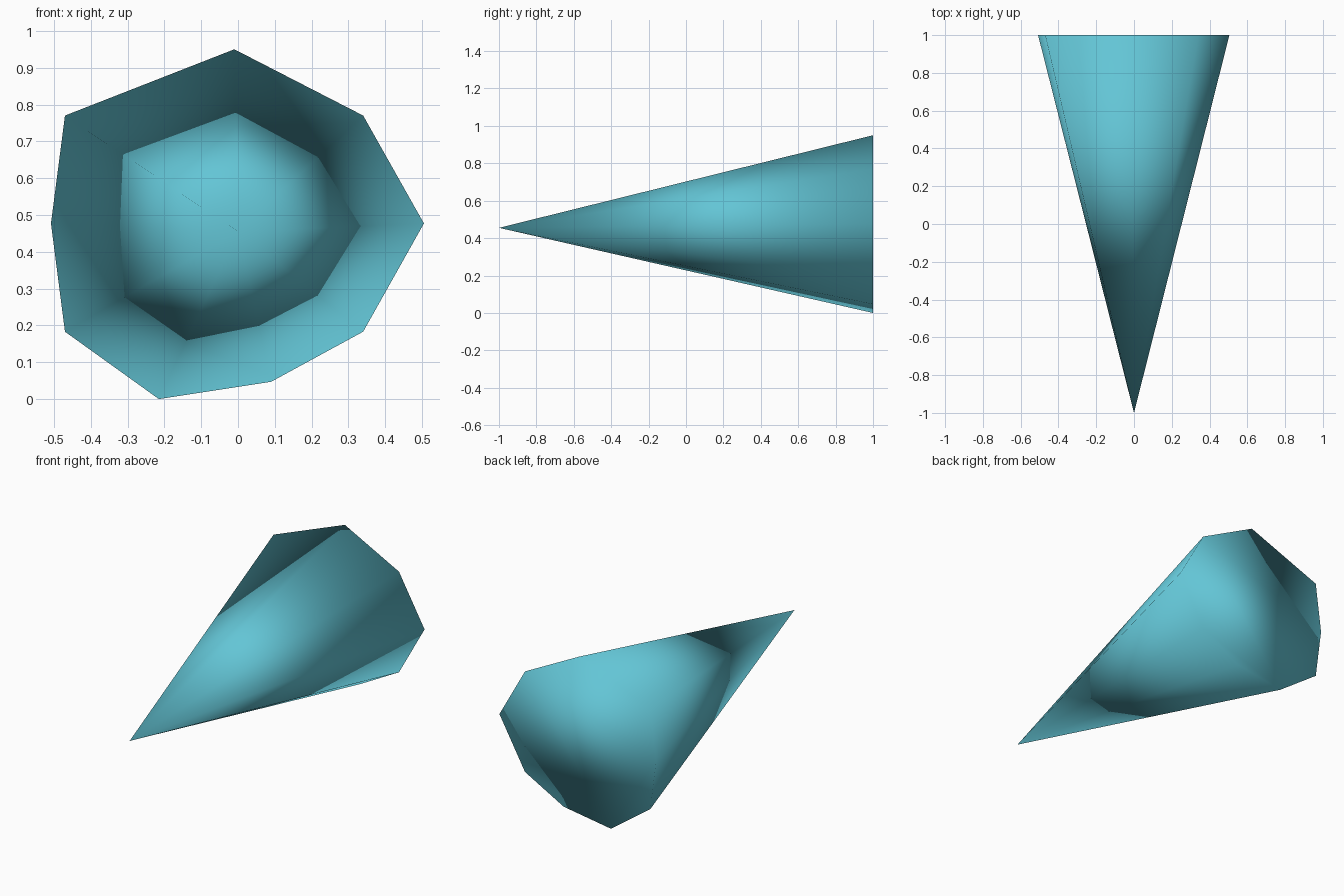
import bpy
import bmesh

if "Cube" in bpy.data.objects:
    bpy.data.objects.remove(bpy.data.objects["Cube"])

# irregular nine-sided base outline (x, z), tapering to a single tip
OUTLINE = [(-0.01, 0.95), (0.34, 0.77), (0.505, 0.477), (0.34, 0.183), (0.09, 0.047),
           (-0.215, 0.0), (-0.47, 0.183), (-0.508, 0.477), (-0.47, 0.77)]
TIP = (0.0, -1.0, 0.455)

mat = bpy.data.materials.new("light_teal")
mat.diffuse_color = (0.125, 0.56, 0.67, 1.0)
mat.use_nodes = True
mat.node_tree.nodes["Principled BSDF"].inputs["Base Color"].default_value = mat.diffuse_color

# spike: side triangles plus a flat back cap, all smooth shaded
bm = bmesh.new()
rim = [bm.verts.new((x, 1.0, z)) for x, z in OUTLINE]
tip = bm.verts.new(TIP)
for a, b in zip(rim, rim[1:] + rim[:1]):
    bm.faces.new((a, b, tip))
bm.faces.new(rim)
bmesh.ops.recalc_face_normals(bm, faces=bm.faces)
for f in bm.faces:
    f.smooth = True

mesh = bpy.data.meshes.new("spike")
bm.to_mesh(mesh)
bm.free()
mesh.materials.append(mat)
bpy.context.collection.objects.link(bpy.data.objects.new("spike", mesh))
